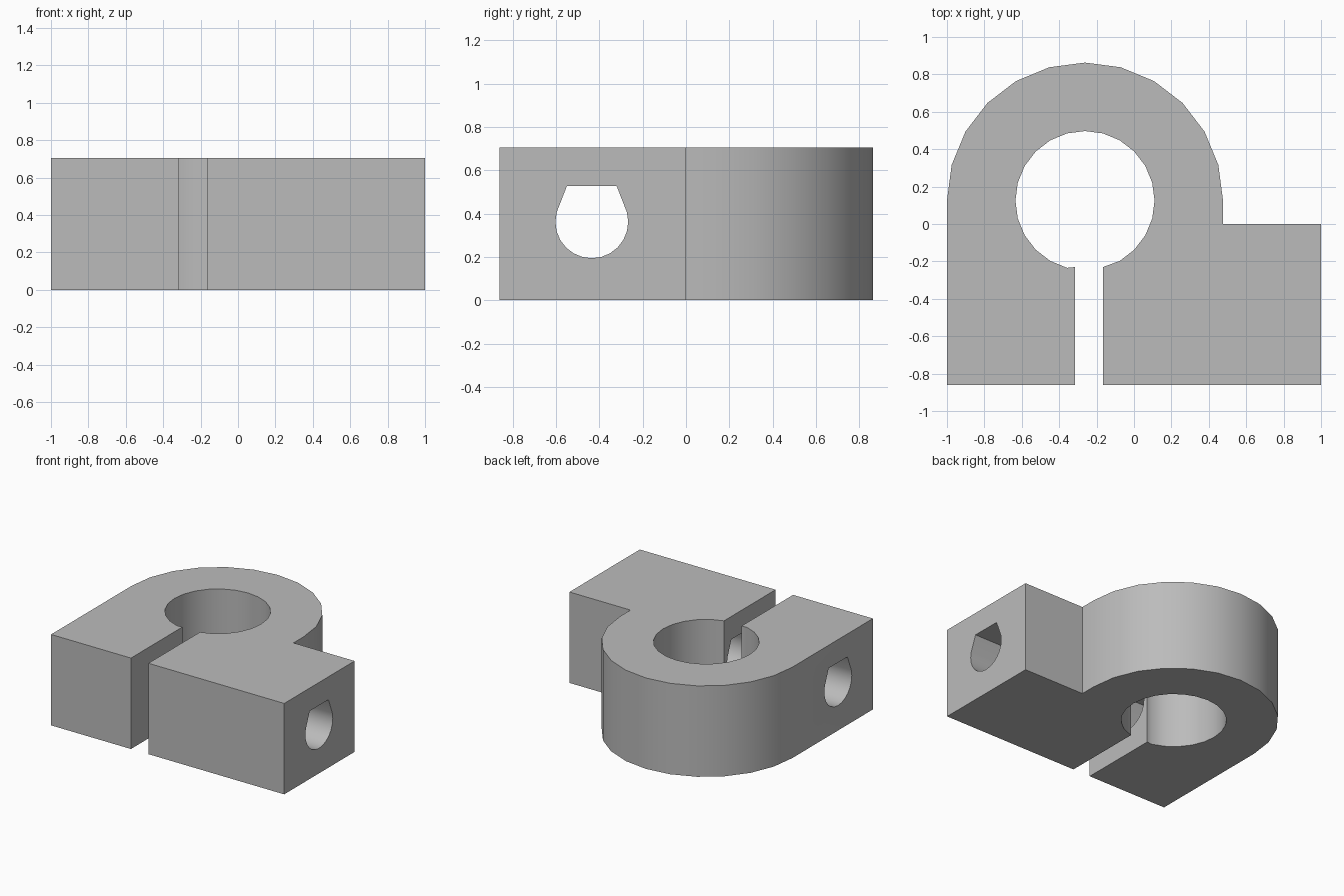
import bpy
import bmesh
from math import sin, cos, radians
from mathutils import Vector

cube = bpy.data.objects.get("Cube")
if cube:
    bpy.data.objects.remove(cube, do_unlink=True)

HEIGHT = 0.705
FRONT, LEFT, RIGHT = -0.862, -1.0, 1.0
BORE_X, BORE_Y = -0.262, 0.125
OUTER_R, BORE_R = 0.738, 0.372
SLOT_L, SLOT_R, SLOT_TOP = -0.315, -0.165, -0.23
HOLE_Y, HOLE_Z, HOLE_R = -0.435, 0.362, 0.168


def arc(cx, cy, r, start, end, step=15):
    return [(cx + r * cos(radians(a)), cy + r * sin(radians(a)))
            for a in range(start, end + (1 if step > 0 else -1), step)]


def prism(name, points, depth):
    """Extrude a closed 3D outline along a vector."""
    bm = bmesh.new()
    face = bm.faces.new([bm.verts.new(p) for p in points])
    new = bmesh.ops.extrude_face_region(bm, geom=[face], use_keep_orig=True)["geom"]
    bmesh.ops.translate(bm, vec=Vector(depth),
                        verts=[g for g in new if isinstance(g, bmesh.types.BMVert)])
    bmesh.ops.recalc_face_normals(bm, faces=bm.faces)
    mesh = bpy.data.meshes.new(name)
    bm.to_mesh(mesh)
    bm.free()
    obj = bpy.data.objects.new(name, mesh)
    bpy.context.collection.objects.link(obj)
    return obj


grey = bpy.data.materials.new("grey")
grey.use_nodes = True
colour = (0.5, 0.5, 0.5, 1)
grey.diffuse_color = colour
grey.node_tree.nodes["Principled BSDF"].inputs["Base Color"].default_value = colour

# Clamp outline: round back, two front jaws, bore open to the slot
outline = [(RIGHT, FRONT), (RIGHT, 0), (BORE_X + OUTER_R, 0)]
outline += arc(BORE_X, BORE_Y, OUTER_R, 0, 180)
outline += [(LEFT, FRONT), (SLOT_L, FRONT), (SLOT_L, SLOT_TOP)]
outline += arc(BORE_X, BORE_Y, BORE_R, 255, -60, -15)
outline += [(SLOT_R, SLOT_TOP), (SLOT_R, FRONT)]
clamp = prism("clamp_body", [(x, y, 0) for x, y in outline], (0, 0, HEIGHT))
clamp.data.materials.append(grey)

# Flat-topped bolt hole through both jaws
hole = arc(HOLE_Y, HOLE_Z, HOLE_R, 165, 375)
hole += [(HOLE_Y + 0.115, 0.527), (HOLE_Y - 0.115, 0.527)]
cutter = prism("bolt_hole_cutter", [(-1.2, y, z) for y, z in hole], (2.4, 0, 0))
cutter.data.materials.append(grey)
cutter.hide_render = True

cut = clamp.modifiers.new("bolt_hole", 'BOOLEAN')
cut.operation = 'DIFFERENCE'
cut.solver = 'EXACT'
cut.object = cutter

bpy.ops.object.select_all(action='DESELECT')
clamp.select_set(True)
bpy.context.view_layer.objects.active = clamp
bpy.ops.object.modifier_apply(modifier=cut.name)
bpy.data.objects.remove(cutter, do_unlink=True)
bpy.ops.object.shade_smooth_by_angle(angle=radians(30))
